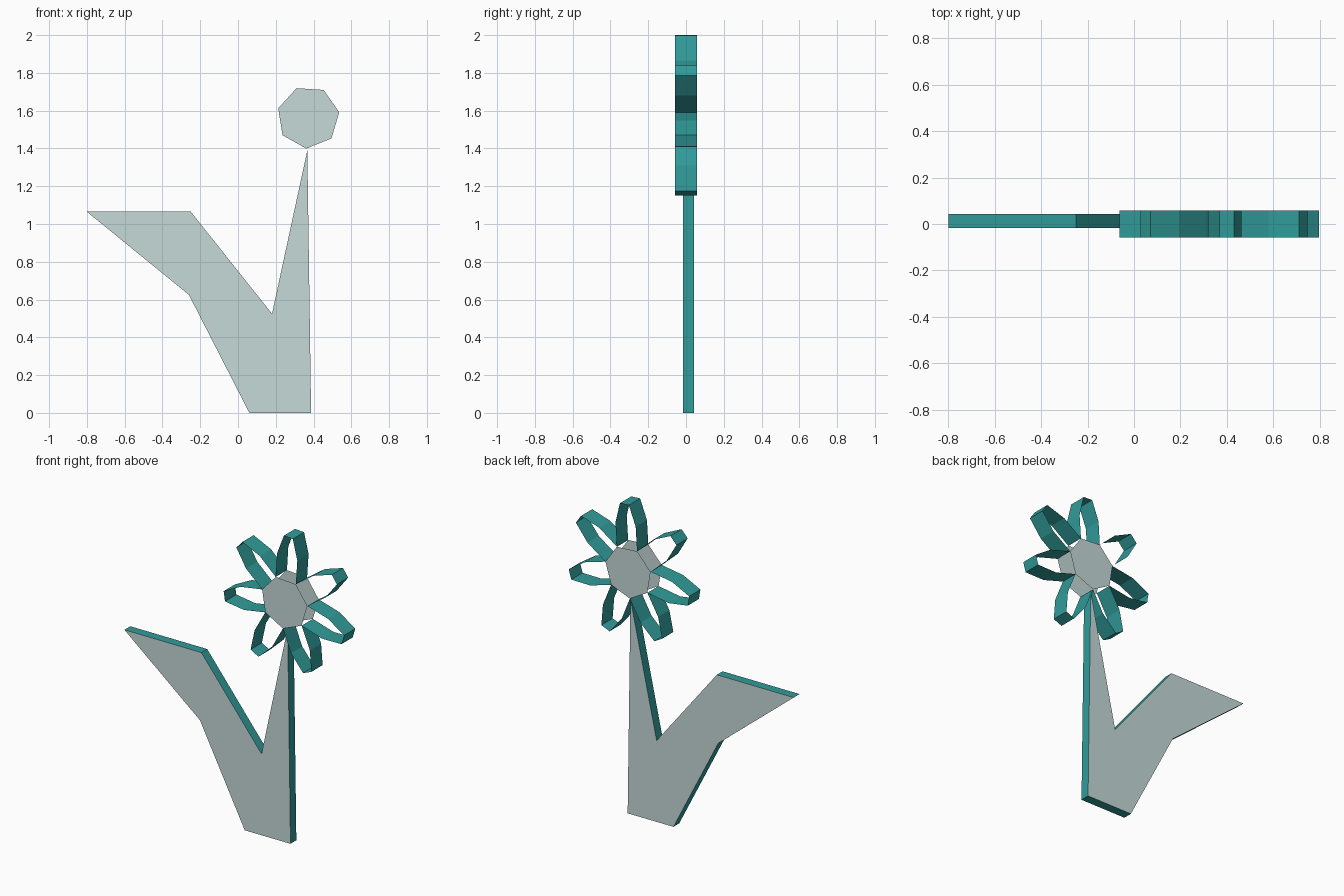
import bpy, bmesh, math

cube = bpy.data.objects.get("Cube")
if cube:
    bpy.data.objects.remove(cube, do_unlink=True)


def material(name, rgb):
    mat = bpy.data.materials.new(name)
    mat.use_nodes = True
    mat.diffuse_color = (*rgb, 1)
    mat.node_tree.nodes["Principled BSDF"].inputs["Base Color"].default_value = (*rgb, 1)
    return mat


TEAL = material("teal edge", (0.03, 0.33, 0.32))
PALE = material("pale grey green", (0.56, 0.70, 0.69))


def ribbon(name, outline, y0, y1, walls=True, caps=True):
    """Extrude a clockwise (x, z) outline along y; walls teal, caps pale.
    Without caps the outline is an open strip."""
    bm = bmesh.new()
    front = [bm.verts.new((x, y0, z)) for x, z in outline]
    back = [bm.verts.new((x, y1, z)) for x, z in outline]
    count = len(outline)
    if walls:
        for i in range(count if caps else count - 1):
            j = (i + 1) % count
            bm.faces.new((front[i], front[j], back[j], back[i]))
    if caps:
        bm.faces.new(front[::-1]).material_index = 1
        bm.faces.new(back).material_index = 1
    mesh = bpy.data.meshes.new(name)
    bm.to_mesh(mesh)
    bm.free()
    mesh.materials.append(TEAL)
    mesh.materials.append(PALE)
    obj = bpy.data.objects.new(name, mesh)
    bpy.context.collection.objects.link(obj)
    return obj


# Stem with its leaf, one flat slab
stem = [(-0.80, 1.065), (-0.25, 1.065), (0.18, 0.525), (0.367, 1.39),
        (0.387, 0), (0.06, 0), (-0.26, 0.625)]
ribbon("stem_and_leaf", stem, -0.017, 0.043)

# Flower head: two seven-sided plates, open around the rim
CX, CZ, RADIUS, HALF = 0.372, 1.565, 0.166, 0.0575
PETALS = 7
STEP = 2 * math.pi / PETALS
TOP = math.radians(86.3)


def head_point(angle, along, across):
    """Point at a distance along a petal's axis and to its left."""
    c, s = math.cos(angle), math.sin(angle)
    return (CX + along * c - across * s, CZ + along * s + across * c)


rim = [head_point(TOP + STEP / 2 - i * STEP, RADIUS, 0) for i in range(PETALS)]
ribbon("flower_centre", rim, -HALF, HALF, walls=False)

# Petals: hollow loops rising from each side of the centre
base = (RADIUS * math.cos(STEP / 2), RADIUS * math.sin(STEP / 2))
left_side = [base, (0.305, 0.0725), (0.435, 0.032)]
profile = left_side + [(a, -w) for a, w in reversed(left_side)]
for i in range(PETALS):
    loop = [head_point(TOP - i * STEP, a, w) for a, w in profile]
    ribbon(f"petal_{i + 1}", loop, -HALF, HALF, caps=False)
